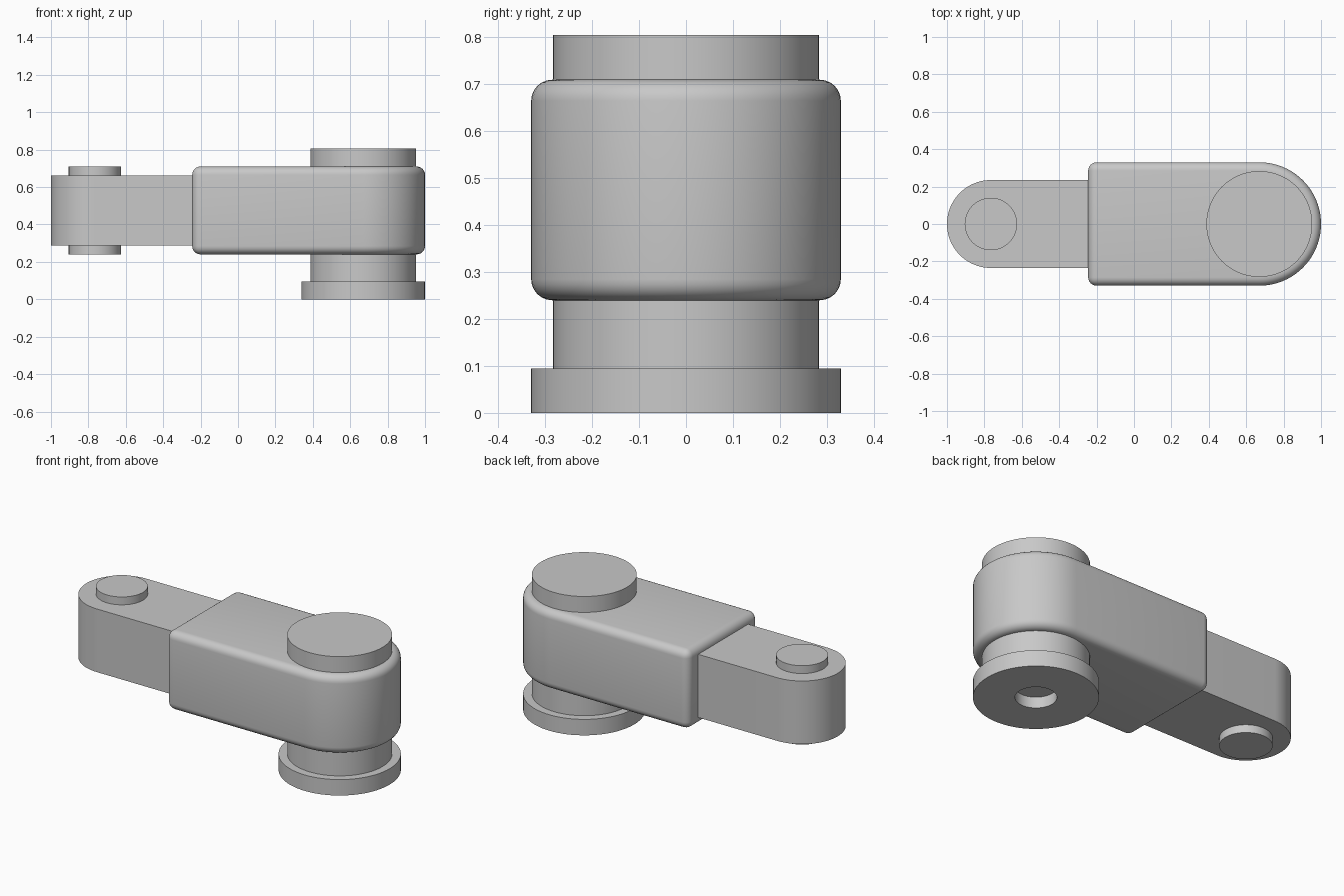
import bpy
import bmesh
from math import pi, sin, cos, radians

default = bpy.data.objects.get("Cube")
if default:
    bpy.data.objects.remove(default, do_unlink=True)

GREY = (0.58, 0.58, 0.58, 1)
metal = bpy.data.materials.new("plain grey")
metal.use_nodes = True
metal.diffuse_color = GREY
metal.node_tree.nodes["Principled BSDF"].inputs["Base Color"].default_value = GREY

JOINT_X, TIP_X = 0.67, -0.765


def finish(name, bm, x=0.0, fillet=0.0):
    """Turn a bmesh into a shaded object, optionally with rounded edges."""
    bmesh.ops.recalc_face_normals(bm, faces=bm.faces)
    mesh = bpy.data.meshes.new(name)
    bm.to_mesh(mesh)
    bm.free()
    mesh.materials.append(metal)
    obj = bpy.data.objects.new(name, mesh)
    bpy.context.collection.objects.link(obj)
    obj.location.x = x
    bpy.ops.object.select_all(action='DESELECT')
    obj.select_set(True)
    bpy.context.view_layer.objects.active = obj
    if fillet:
        bevel = obj.modifiers.new("rounded edges", 'BEVEL')
        bevel.width = fillet
        bevel.segments = 6
        bevel.limit_method = 'ANGLE'
        bevel.angle_limit = radians(40)
        bevel.use_clamp_overlap = False
        bpy.ops.object.modifier_apply(modifier=bevel.name)
    bpy.ops.object.shade_smooth_by_angle(angle=radians(30))
    return obj


def round_ended_link(name, centre, square_end, radius, z0, z1, fillet=0.0, steps=40):
    """Bar with one half-round end about centre and one square end."""
    side = 1 if centre > square_end else -1
    outline = [(square_end, -radius)]
    for i in range(steps + 1):
        a = -pi / 2 + pi * i / steps
        outline.append((centre + side * radius * cos(a), radius * sin(a)))
    outline.append((square_end, radius))
    bm = bmesh.new()
    base = bm.faces.new([bm.verts.new((x, y, z0)) for x, y in outline])
    top = bmesh.ops.extrude_face_region(bm, geom=[base], use_keep_orig=True)
    verts = [v for v in top["geom"] if isinstance(v, bmesh.types.BMVert)]
    bmesh.ops.translate(bm, vec=(0, 0, z1 - z0), verts=verts)
    return finish(name, bm, fillet=fillet)


def turned(name, x, profile, steps=80):
    """Solid of revolution from (radius, height) points, capped at both ends."""
    bm = bmesh.new()
    rings = [[bm.verts.new((r * cos(2 * pi * i / steps), r * sin(2 * pi * i / steps), z))
              for i in range(steps)] for r, z in profile]
    for low, high in zip(rings, rings[1:]):
        for i in range(steps):
            j = (i + 1) % steps
            bm.faces.new((low[i], low[j], high[j], high[i]))
    bm.faces.new(rings[0])
    bm.faces.new(rings[-1])
    return finish(name, bm, x)


# Main housing with rounded edges, and the slimmer arm leaving it
round_ended_link("housing", JOINT_X, -0.245, 0.33, 0.24, 0.71, fillet=0.045)
round_ended_link("arm", TIP_X, -0.2, 0.235, 0.287, 0.663)

# Pivot column with base flange and a blind hole underneath
turned("pivot_column", JOINT_X, [(0.11, 0.065), (0.11, 0), (0.33, 0), (0.33, 0.095),
                                 (0.283, 0.095), (0.283, 0.805)])

# Pin through the arm tip
turned("tip_pin", TIP_X, [(0.14, 0.24), (0.14, 0.71)])
